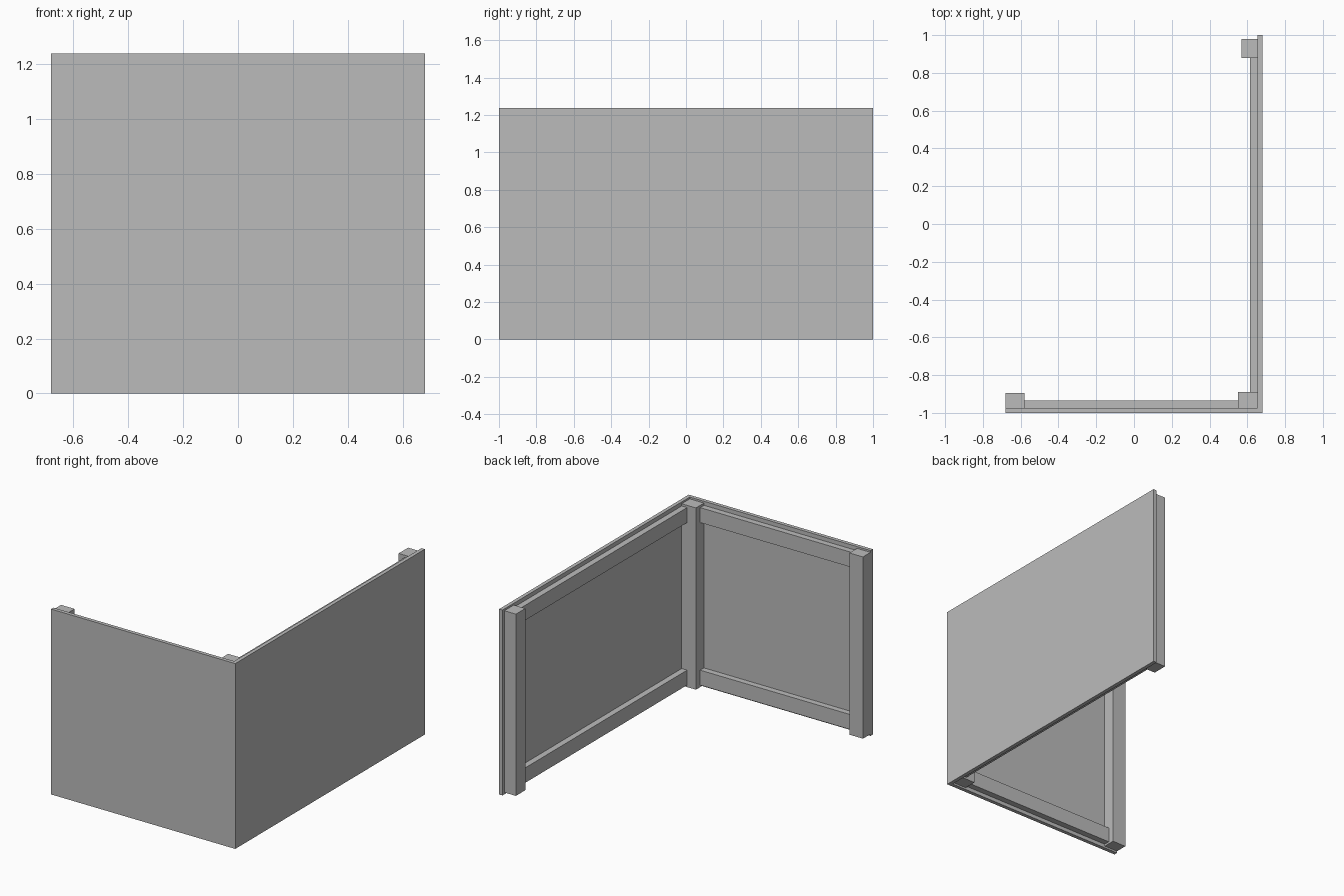
import bpy
from mathutils import Vector

cube = bpy.data.objects.get("Cube")
if cube:
    bpy.data.objects.remove(cube, do_unlink=True)

grey = bpy.data.materials.new("plain grey")
grey.use_nodes = True
colour = (0.5, 0.5, 0.5, 1)
grey.diffuse_color = colour
grey.node_tree.nodes["Principled BSDF"].inputs["Base Color"].default_value = colour


def box(name, low, high):
    """Axis-aligned block between two opposite corners."""
    low, high = Vector(low), Vector(high)
    bpy.ops.mesh.primitive_cube_add(size=1)
    obj = bpy.context.object
    obj.name = name
    for v in obj.data.vertices:
        v.co = v.co * (high - low)
    obj.location = (low + high) / 2
    obj.data.materials.append(grey)
    return obj


HEIGHT = 1.237
WIDE = 0.68            # half width
FACE_X = 0.655         # inner face of the side panel
FACE_Y = -0.975        # inner face of the front panel
POST_LOW, POST_HIGH = 0.012, HEIGHT - 0.012
RAIL = 0.04            # rail thickness

# Wall panels
box("front_panel", (-WIDE, -1, 0), (FACE_X, FACE_Y, HEIGHT))
box("side_panel", (FACE_X, -1, 0), (WIDE, 1, HEIGHT))

# Upright posts
posts = {
    "front_end_post": (-WIDE, FACE_Y, -0.58, -0.895),
    "corner_post": (0.55, FACE_Y, FACE_X, -0.89),
    "back_end_post": (0.57, 0.88, FACE_X, 0.98),
}
for name, (x0, y0, x1, y1) in posts.items():
    box(name, (x0, y0, POST_LOW), (x1, y1, POST_HIGH))

# Rails between the posts, low and high
for level, z in (("lower", 0.025), ("upper", HEIGHT - 0.127)):
    top = z + 0.1
    box(f"front_{level}_rail", (-0.58, FACE_Y, z), (0.55, FACE_Y + RAIL, top))
    box(f"side_{level}_rail", (FACE_X - RAIL, -0.89, z), (FACE_X, 0.88, top))
